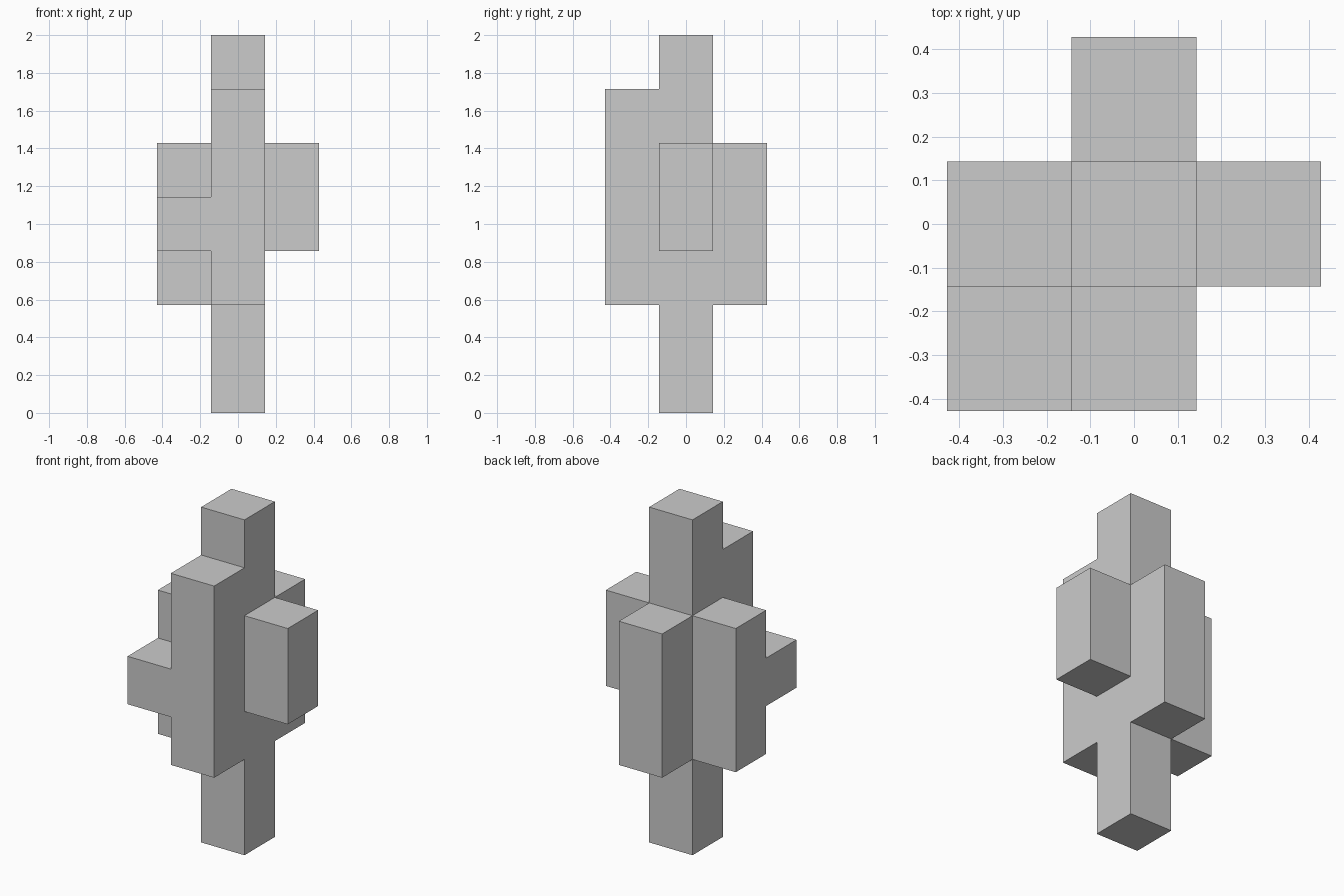
import bpy
import bmesh
from mathutils import Vector

if "Cube" in bpy.data.objects:
    bpy.data.objects.remove(bpy.data.objects["Cube"])

U = 2 / 7  # one block of the 3 x 3 x 7 grid

# Upright block stacks: (x cell, y cell, first level, end level)
COLUMNS = [
    (0, 0, 0, 7),    # central post
    (0, -1, 2, 6),   # front stack
    (0, 1, 2, 5),    # back stack
    (-1, 0, 2, 5),   # left stack
    (1, 0, 3, 5),    # right stack
    (-1, -1, 3, 4),  # front left corner block
]
cells = {(x, y, z) for x, y, lo, hi in COLUMNS for z in range(lo, hi)}


def add_side(bm, cell, axis, sign):
    """Add one outward-facing square on the given side of a block."""
    centre = Vector((cell[0], cell[1], cell[2] + 0.5))
    n, a, b = Vector(), Vector(), Vector()
    n[axis] = sign * 0.5
    a[(axis + 1) % 3] = 0.5
    b[(axis + 2) % 3] = 0.5 * sign
    corners = (-a - b, a - b, a + b, b - a)
    bm.faces.new([bm.verts.new((centre + n + c) * U) for c in corners])


# Only exposed sides are built, so the stacks form one closed shell
bm = bmesh.new()
for cell in sorted(cells):
    for axis in range(3):
        for sign in (-1, 1):
            neighbour = list(cell)
            neighbour[axis] += sign
            if tuple(neighbour) not in cells:
                add_side(bm, cell, axis, sign)
bmesh.ops.remove_doubles(bm, verts=bm.verts, dist=1e-4)

mesh = bpy.data.meshes.new("block_tower")
bm.to_mesh(mesh)
bm.free()
bpy.context.collection.objects.link(bpy.data.objects.new("block_tower", mesh))
